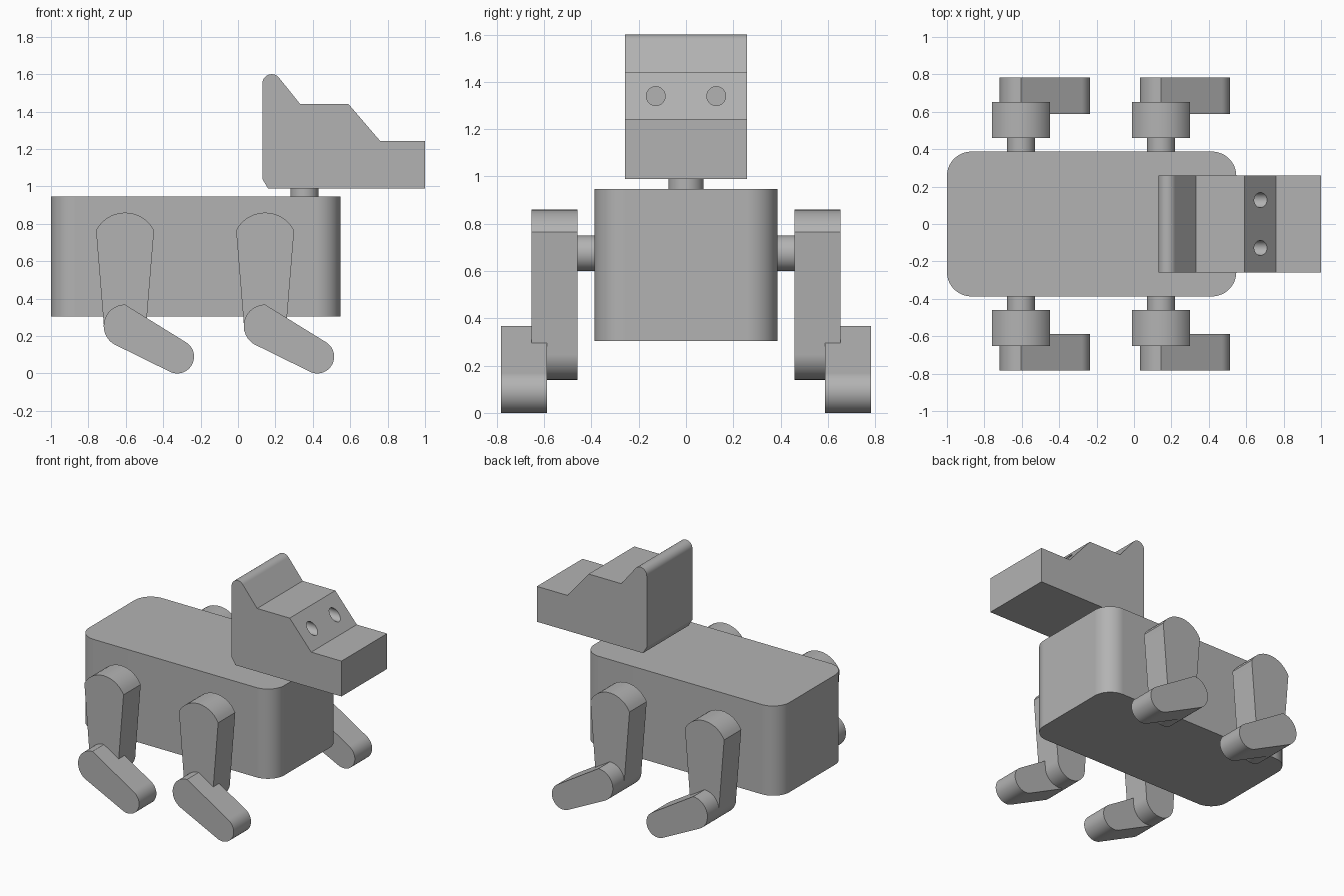
import bpy
import bmesh
from math import cos, sin, radians
from mathutils import Vector

cube = bpy.data.objects.get("Cube")
if cube:
    bpy.data.objects.remove(cube, do_unlink=True)

grey = bpy.data.materials.new("plain grey")
grey.use_nodes = True
GREY = (0.45, 0.45, 0.45, 1)
grey.diffuse_color = GREY
grey.node_tree.nodes["Principled BSDF"].inputs["Base Color"].default_value = GREY


def arc(cx, cy, r, start, end, steps=14):
    """Points on an arc, angles in degrees."""
    angles = [radians(start + (end - start) * i / steps) for i in range(steps + 1)]
    return [(cx + r * cos(a), cy + r * sin(a)) for a in angles]


def prism(name, profile, low, high, axis="Y"):
    """Extrude a closed profile along an axis (Y: x-z outline, Z: x-y, X: y-z)."""
    place = {"X": lambda p, d: (d, p[0], p[1]),
             "Y": lambda p, d: (p[0], d, p[1]),
             "Z": lambda p, d: (p[0], p[1], d)}[axis]
    bm = bmesh.new()
    base = bm.faces.new([bm.verts.new(place(p, low)) for p in profile])
    new = bmesh.ops.extrude_face_region(bm, geom=[base])["geom"]
    shift = Vector(place((0, 0), high - low))
    bmesh.ops.translate(bm, vec=shift,
                        verts=[g for g in new if isinstance(g, bmesh.types.BMVert)])
    bmesh.ops.recalc_face_normals(bm, faces=bm.faces)
    mesh = bpy.data.meshes.new(name)
    bm.to_mesh(mesh)
    bm.free()
    mesh.materials.append(grey)
    obj = bpy.data.objects.new(name, mesh)
    bpy.context.collection.objects.link(obj)
    return obj


def finish(obj):
    """Smooth the round faces, keep corners sharp and flats flat."""
    bpy.ops.object.select_all(action="DESELECT")
    obj.select_set(True)
    bpy.context.view_layer.objects.active = obj
    bpy.ops.object.shade_smooth_by_angle(angle=radians(25))
    weighted = obj.modifiers.new("flat normals", "WEIGHTED_NORMAL")
    weighted.keep_sharp = True


def circle(cx, cy, r):
    return arc(cx, cy, r, 0, 360, 40)[:-1]


# Body: box with rounded upright edges
r, back, front, half = 0.13, -1.0, 0.547, 0.387
outline = (arc(front - r, half - r, r, 0, 90) + arc(back + r, half - r, r, 90, 180)
           + arc(back + r, r - half, r, 180, 270) + arc(front - r, r - half, r, 270, 360))
finish(prism("body", outline, 0.305, 0.947, "Z"))

# Neck
finish(prism("neck", circle(0.355, 0, 0.075), 0.94, 1.0, "Z"))

# Head: side profile with muzzle, brow and rounded ear ridge
head_profile = [(0.16, 0.99), (1.0, 0.99), (1.0, 1.243), (0.76, 1.243),
                (0.59, 1.441), (0.332, 1.441)]
head_profile += arc(0.18, 1.55, 0.05, 38, 180) + [(0.13, 1.04)]
head = prism("head", head_profile, -0.258, 0.258)

# Eye sockets bored straight back into the brow
for side, y in (("left", 0.128), ("right", -0.128)):
    cutter = prism(side + "_eye_cutter", circle(y, 1.34, 0.04), 0.58, 0.85, "X")
    cutter.hide_render = True
    cutter.hide_viewport = True
    bore = head.modifiers.new(side + " eye socket", "BOOLEAN")
    bore.operation = "DIFFERENCE"
    bore.solver = "EXACT"
    bore.object = cutter

# Bake the bores so the cutters can go
graph = bpy.context.evaluated_depsgraph_get()
carved = bpy.data.meshes.new_from_object(head.evaluated_get(graph))
head.modifiers.clear()
head.data = carved
for side in ("left", "right"):
    bpy.data.objects.remove(bpy.data.objects[side + "_eye_cutter"], do_unlink=True)
finish(head)

# Legs: axle, tapered upper leg and angled lower leg
for end, x in (("rear", -0.604), ("front", 0.145)):
    upper = arc(x, 0.686, 0.174, 27, 153) + arc(x, 0.254, 0.114, 176, 364, 24)
    lower = (arc(x, 0.254, 0.114, 90, 240, 24)
             + arc(x + 0.279, 0.09, 0.09, 240, 420, 24))
    for side, s in (("left", 1), ("right", -1)):
        tag = end + "_" + side
        finish(prism(tag + "_axle", circle(x, 0.675, 0.075), s * 0.37, s * 0.47))
        finish(prism(tag + "_upper_leg", upper, s * 0.459, s * 0.653))
        finish(prism(tag + "_lower_leg", lower, s * 0.587, s * 0.783))
